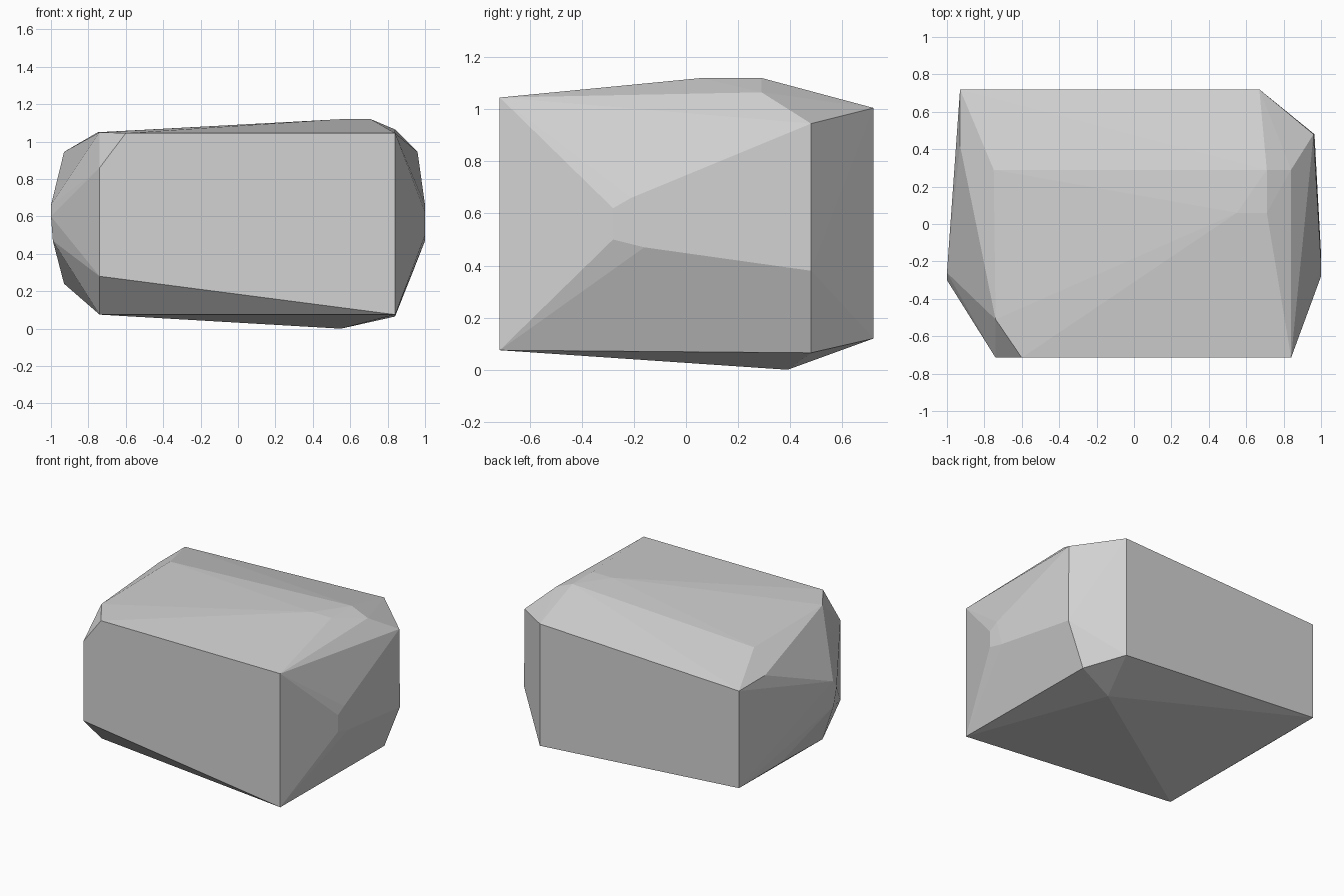
import bpy
import bmesh

# Remove the default cube
default_cube = bpy.data.objects.get("Cube")
if default_cube:
    bpy.data.objects.remove(default_cube, do_unlink=True)

# Plain stone material
stone = bpy.data.materials.new("stone_grey")
stone.use_nodes = True
stone_colour = (0.65, 0.65, 0.65, 1)
stone.diffuse_color = stone_colour
shader = next(n for n in stone.node_tree.nodes if n.type == "BSDF_PRINCIPLED")
shader.inputs["Base Color"].default_value = stone_colour
shader.inputs["Roughness"].default_value = 0.9

FRONT, BACK = -0.715, 0.72

# Flat front face, with a clipped upper corner and a sloping lower edge
front_corners = [(x, FRONT, z) for x, z in (
    (0.84, 1.045), (0.84, 0.075), (-0.74, 0.28), (-0.74, 0.86), (-0.6, 1.045))]

# Flat back face
back_corners = [(x, BACK, z) for x, z in (
    (0.67, 1.005), (0.67, 0.12), (-0.93, 0.24), (-0.93, 0.945))]

# Low ridge and shoulders on the top
top_corners = [
    (-0.74, -0.51, 1.05), (-0.75, 0.29, 1.05), (0.84, 0.29, 1.065),
    (0.71, 0.29, 1.12), (0.71, 0.06, 1.12), (0.55, 0.06, 1.12)]

# Underside, lowest toward the back
bottom_corners = [(0.55, 0.39, 0), (-0.74, -0.51, 0.075), (0.84, 0.48, 0.065)]

# Blunt bulges on both ends
left_corners = [
    (0.96, 0.48, 0.945), (0.965, 0.48, 0.38), (1, -0.28, 0.62),
    (1, -0.21, 0.66), (1, -0.28, 0.5), (1, -0.16, 0.47)]
right_corners = [
    (-0.93, 0.42, 0.945), (-0.93, 0.25, 0.24), (-1, -0.26, 0.66),
    (-1, -0.3, 0.6), (-0.99, -0.28, 0.47)]


def build_faceted_rock(name, corners, material):
    """Wrap the corners in a convex skin and merge its flat areas."""
    bm = bmesh.new()
    for corner in corners:
        bm.verts.new(corner)
    result = bmesh.ops.convex_hull(bm, input=bm.verts[:])
    unused = {g for key in ("geom_interior", "geom_unused") for g in result[key]
              if isinstance(g, bmesh.types.BMVert)}
    bmesh.ops.delete(bm, geom=list(unused), context="VERTS")
    bmesh.ops.dissolve_limit(bm, angle_limit=0.01, verts=bm.verts[:], edges=bm.edges[:])
    bmesh.ops.recalc_face_normals(bm, faces=bm.faces[:])
    mesh = bpy.data.meshes.new(name)
    bm.to_mesh(mesh)
    bm.free()
    mesh.materials.append(material)
    rock = bpy.data.objects.new(name, mesh)
    bpy.context.collection.objects.link(rock)
    return rock


build_faceted_rock(
    "rock",
    front_corners + back_corners + top_corners + bottom_corners
    + left_corners + right_corners,
    stone)
